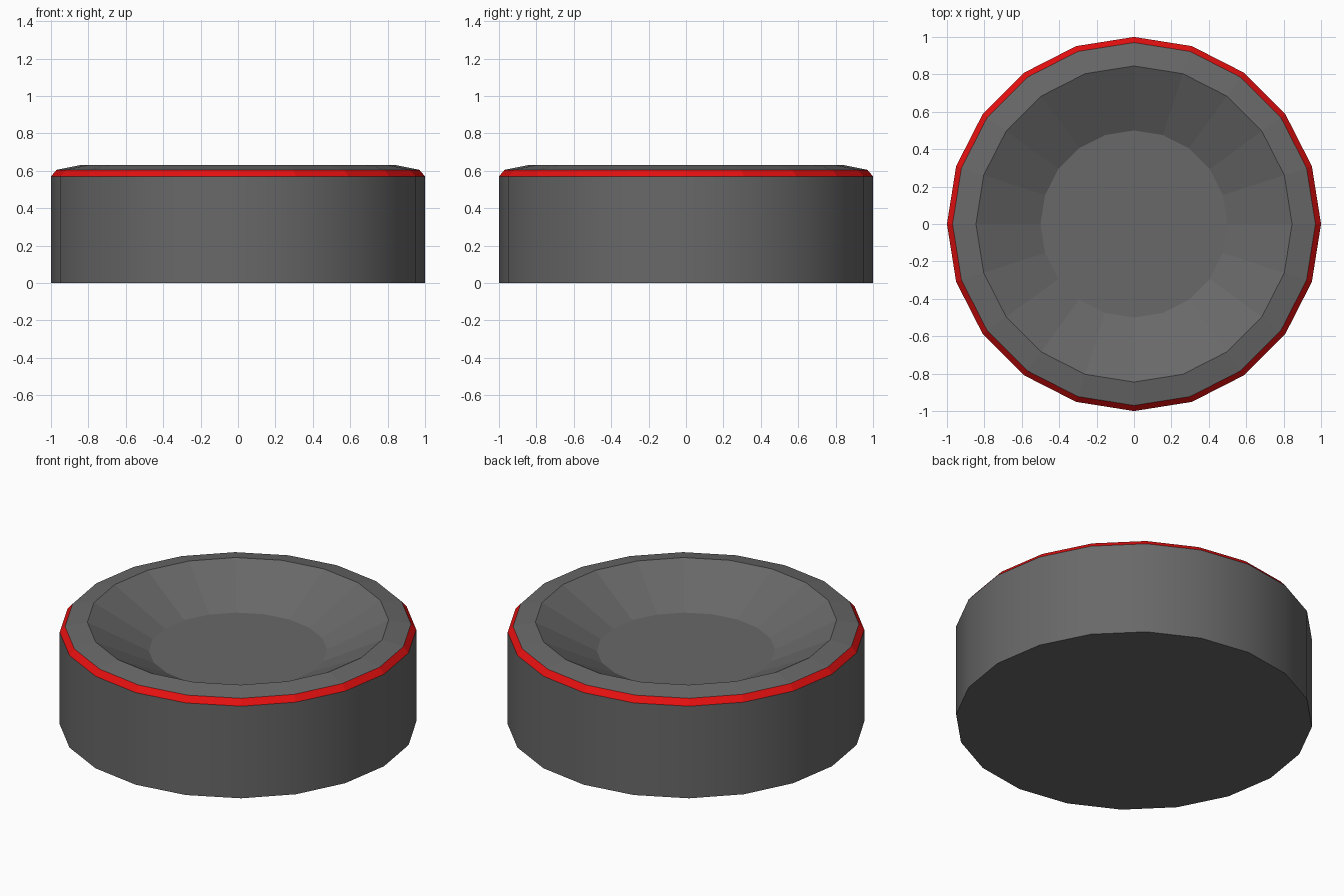
import bpy, bmesh, math

if "Cube" in bpy.data.objects:
    bpy.data.objects.remove(bpy.data.objects["Cube"])

SIDES = 20

def material(name, rgb):
    m = bpy.data.materials.new(name)
    m.diffuse_color = (*rgb, 1)
    m.use_nodes = True
    m.node_tree.nodes["Principled BSDF"].inputs["Base Color"].default_value = m.diffuse_color
    return m

grey = material("dark grey", (0.14, 0.14, 0.14))
red = material("red", (0.8, 0.005, 0.005))

# profile of the dish: radius, height from the base up and over into the bowl
profile = [(1, 0), (1, 0.57), (0.97, 0.605), (0.845, 0.63), (0.5, 0.45)]

bm = bmesh.new()
rings = [[bm.verts.new((r * math.cos(2 * math.pi * i / SIDES),
                        r * math.sin(2 * math.pi * i / SIDES), z))
          for i in range(SIDES)] for r, z in profile]

# outer wall (smooth), red chamfer, rim and bowl wall (flat)
for k in range(len(rings) - 1):
    for i in range(SIDES):
        j = (i + 1) % SIDES
        f = bm.faces.new((rings[k][i], rings[k][j], rings[k + 1][j], rings[k + 1][i]))
        f.material_index = 1 if k == 1 else 0
        f.smooth = k == 0

# underside and bowl floor
bm.faces.new(rings[0][::-1])
bm.faces.new(rings[-1])

# sharp edges wherever the profile turns
for e in bm.edges:
    a, b = e.verts
    if abs(a.co.z - b.co.z) < 1e-5:
        e.smooth = False

mesh = bpy.data.meshes.new("round_dish")
bm.to_mesh(mesh)
bm.free()
mesh.materials.append(grey)
mesh.materials.append(red)
dish = bpy.data.objects.new("round_dish", mesh)
bpy.context.collection.objects.link(dish)
